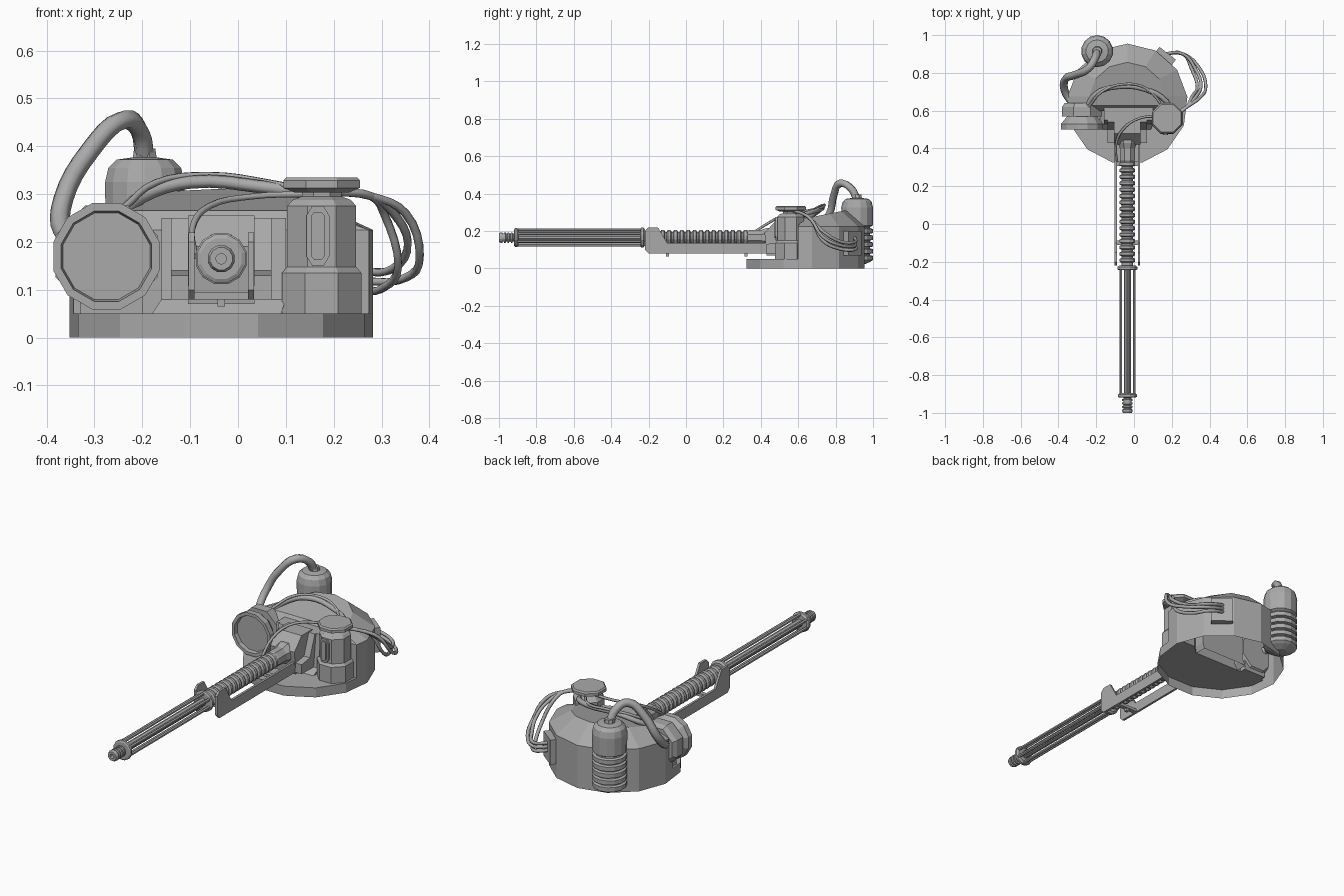
import bpy, bmesh, math
from mathutils import Vector

if "Cube" in bpy.data.objects:
    bpy.data.objects.remove(bpy.data.objects["Cube"])

grey = bpy.data.materials.new("metal grey")
grey.diffuse_color = (0.4, 0.4, 0.4, 1)
grey.use_nodes = True
grey.node_tree.nodes["Principled BSDF"].inputs["Base Color"].default_value = grey.diffuse_color


def make(name, verts, faces):
    me = bpy.data.meshes.new(name)
    me.from_pydata([tuple(v) for v in verts], [], faces)
    bm = bmesh.new()
    bm.from_mesh(me)
    bmesh.ops.recalc_face_normals(bm, faces=bm.faces)
    bm.to_mesh(me)
    bm.free()
    me.materials.append(grey)
    ob = bpy.data.objects.new(name, me)
    bpy.context.collection.objects.link(ob)
    return ob


def revolve(name, profile, loc, segs=12, along_y=False, turn=0.5):
    """Turn (radius, height) pairs about z, or about y."""
    verts, faces = [], []
    for r, h in profile:
        for k in range(segs):
            a = (k + turn) * math.tau / segs
            x, y = r * math.cos(a), r * math.sin(a)
            p = (x, h, y) if along_y else (x, y, h)
            verts.append(Vector(p) + Vector(loc))
    n = len(profile)
    for j in range(n - 1):
        for k in range(segs):
            l = (k + 1) % segs
            faces.append((j * segs + k, j * segs + l, (j + 1) * segs + l, (j + 1) * segs + k))
    faces += [tuple(range(segs)), tuple(range((n - 1) * segs, n * segs))]
    return make(name, verts, faces)


def prism(name, side, x0, x1):
    """Extrude a (y, z) side outline from x0 to x1."""
    n = len(side)
    verts = [(x, y, z) for x in (x0, x1) for y, z in side]
    faces = [tuple(range(n)), tuple(range(n, 2 * n))]
    faces += [(k, (k + 1) % n, n + (k + 1) % n, n + k) for k in range(n)]
    return make(name, verts, faces)


def box(name, x0, x1, y0, y1, z0, z1):
    return prism(name, [(y0, z0), (y1, z0), (y1, z1), (y0, z1)], x0, x1)


def hose(name, pts, r, bevel=1):
    cu = bpy.data.curves.new(name, 'CURVE')
    cu.dimensions = '3D'
    cu.bevel_depth, cu.bevel_resolution, cu.resolution_u = r, bevel, 4
    cu.use_fill_caps = True
    sp = cu.splines.new('BEZIER')
    sp.bezier_points.add(len(pts) - 1)
    for b, p in zip(sp.bezier_points, pts):
        b.co = p
        b.handle_left_type = b.handle_right_type = 'AUTO'
    cu.materials.append(grey)
    ob = bpy.data.objects.new(name, cu)
    bpy.context.collection.objects.link(ob)
    return ob


CX, CY, R, N = -0.035, 0.635, 0.32, 13   # base centre, radius, sides
GX, GZ = -0.035, 0.165                   # gun axis


def rim(k):
    a = math.pi / 2 + k * math.tau / N
    return Vector((CX + R * math.cos(a), CY + R * math.sin(a), 0))


def mid(k):
    return (rim(math.floor(k)) + rim(math.ceil(k))) / 2


# base: rim wall, open underneath, with a deck at the front
up = Vector((0, 0, 0.05))
ring = [rim(k) for k in range(N)]
make("base_rim", ring + [p + up for p in ring],
     [(k, (k + 1) % N, N + (k + 1) % N, N + k) for k in range(N)])
deck = [mid(3.5)] + [rim(k) for k in range(4, 10)] + [mid(-3.5)]
make("base_deck", [p + up for p in deck], [tuple(range(len(deck)))])

# rear body: hollow shell with a bevelled, forward-sloping roof
out = [mid(-3.5)] + [rim(k) for k in range(-3, 4)] + [mid(3.5)]
n = len(out)
hub = Vector((CX, 0.68, 0))
roof = [p.lerp(hub, 0.36) for p in out]
for p in roof:
    p.z = 0.25 + (p.y - 0.55) * 0.2
verts = [p + up for p in out] + [p + Vector((0, 0, 0.225)) for p in out] + roof
faces = [tuple(range(2 * n, 3 * n))]
for j in range(2):
    faces += [(j * n + k, j * n + (k + 1) % n, (j + 1) * n + (k + 1) % n, (j + 1) * n + k)
              for k in range(n)]
make("rear_body", verts, faces)

# front block with flared foot, behind the gun
fb = [(-0.18, 0.09, 0.5, 0.05), (-0.16, 0.1, 0.53, 0.08), (-0.16, 0.1, 0.55, 0.25)]
verts = [v for a, b, y, z in fb for v in ((a, y, z), (b, y, z), (b, 0.66, z), (a, 0.66, z))]
faces = [(8, 9, 10, 11)] + [(j * 4 + k, j * 4 + (k + 1) % 4, j * 4 + 4 + (k + 1) % 4, j * 4 + 4 + k)
                            for j in range(2) for k in range(4)]
make("front_block", verts, faces)

# gun mount
prism("gun_housing", [(0.43, 0.07), (0.42, 0.19), (0.48, 0.255), (0.57, 0.255), (0.57, 0.07)],
      GX - 0.07, GX + 0.07)
for s in (-1, 1):
    xs = sorted((GX + s * 0.07, GX + s * 0.105))
    prism("mount_cheek", [(0.43, 0.08), (0.43, 0.13), (0.5, 0.14), (0.54, 0.25), (0.57, 0.25), (0.57, 0.08)], *xs)
    # cradle side plates
    xs = sorted((GX + s * 0.056, GX + s * 0.068))
    prism("cradle_side", [(-0.22, 0.1), (-0.2, 0.08), (0.44, 0.08), (0.44, 0.135), (-0.1, 0.135),
                          (-0.15, 0.22), (-0.2, 0.22), (-0.22, 0.2)], *xs)
for y in (-0.1, 0.32):
    box("cradle_crossbar", GX - 0.068, GX + 0.068, y - 0.012, y + 0.012, 0.08, 0.095)
    box("cradle_peg", GX - 0.008, GX + 0.008, y - 0.008, y + 0.008, 0.065, 0.08)

# gun: ribbed jacket, sleeve, barrel and rods
axis = (GX, 0, GZ)
prof = [(0.03, -0.23)]
for i in range(16):
    y = -0.205 + i * 0.034
    prof += [(0.032, y), (0.043, y + 0.006), (0.043, y + 0.02), (0.032, y + 0.026)]
revolve("ribbed_jacket", prof + [(0.032, 0.345)], axis, 12, True)
revolve("gun_sleeve", [(0.038, 0.325), (0.043, 0.34), (0.043, 0.4), (0.055, 0.43), (0.055, 0.45)], axis, 8, True)
revolve("barrel", [(0.02, -0.92), (0.02, -0.2)], axis, 10, True)
for y, r in ((-0.915, 0.052), (-0.24, 0.055)):
    revolve("rod_collar", [(r - 0.008, y - 0.004), (r, y), (r, y + 0.012), (r - 0.01, y + 0.02)], axis, 12, True)
for k in range(6):
    a = math.pi / 2 + k * math.tau / 6
    revolve("barrel_rod", [(0.008, -0.91), (0.008, -0.23)],
            (GX + 0.041 * math.cos(a), 0, GZ + 0.041 * math.sin(a)), 6, True)
prof = [(0.011, -0.96), (0.011, -1.0), (0.024, -1.0)]
for i in range(4):
    y = -0.99 + i * 0.018
    prof += [(0.029, y), (0.029, y + 0.008), (0.022, y + 0.01), (0.022, y + 0.016)]
revolve("muzzle", prof + [(0.03, -0.91)], axis, 12, True)

# searchlight with box housing and post
revolve("searchlight", [(0.094, 0.52), (0.098, 0.5), (0.115, 0.5), (0.115, 0.53), (0.08, 0.572), (0.08, 0.6)],
        (-0.275, 0, 0.17), 12, True)
s = revolve("searchlight_housing", [(0.115, 0.57), (0.115, 0.62), (0.1, 0.64)], (-0.275, 0, 0.17), 8, True)
box("searchlight_post", -0.33, -0.2, 0.55, 0.63, 0.05, 0.12)

# sensor column with cap and slot
col = (0.175, 0.56, 0)
revolve("sensor_column", [(0.09, 0.05), (0.09, 0.135), (0.078, 0.148), (0.078, 0.275), (0.066, 0.288),
                          (0.045, 0.295), (0.045, 0.315)], col, 8)
revolve("column_cap", [(0.06, 0.303), (0.087, 0.313), (0.087, 0.328), (0.08, 0.335)], col, 8)
for name, w, y, g in (("slot_frame", 0.024, 0.478, 0), ("slot_plate", 0.014, 0.472, 0.012)):
    cx = 0.167
    o = [(cx - w, 0.17), (cx - w / 2, 0.15 + g), (cx + w / 2, 0.15 + g), (cx + w, 0.17),
         (cx + w, 0.255), (cx + w / 2, 0.275 - g), (cx - w / 2, 0.275 - g), (cx - w, 0.255)]
    make(name, [(x, yy, z) for yy in (y, 0.5) for x, z in o],
         [tuple(range(8))] + [(k, (k + 1) % 8, 8 + (k + 1) % 8, 8 + k) for k in range(8)])

# rear canister with ribs and domed top
prof = [(0.035, 0.02), (0.07, 0.035)]
for i in range(5):
    z = 0.045 + i * 0.036
    prof += [(0.084, z), (0.084, z + 0.022), (0.07, z + 0.026), (0.07, z + 0.033)]
prof += [(0.084, 0.23), (0.085, 0.325), (0.078, 0.355), (0.06, 0.372), (0.025, 0.377)]
revolve("canister", prof, (-0.195, 0.915, 0), 14)
revolve("canister_nozzle", [(0.028, 0.37), (0.024, 0.395)], (-0.195, 0.915, 0), 8)
hose("canister_hose", [(-0.195, 0.915, 0.37), (-0.205, 0.88, 0.43), (-0.24, 0.825, 0.455), (-0.31, 0.79, 0.39),
                       (-0.365, 0.765, 0.29), (-0.365, 0.7, 0.22), (-0.32, 0.63, 0.2)], 0.021)

# cable box on the rear wall
b = box("cable_box", -0.055, 0.055, -0.03, 0.03, 0.07, 0.2)
b.location = (CX + 0.195, CY + 0.245, 0)
b.rotation_euler.z = math.atan2(0.245, 0.195) - math.pi / 2

# cables
hose("roof_cable_thick", [(-0.25, 0.62, 0.25), (-0.2, 0.69, 0.295), (-0.1, 0.725, 0.325), (0.05, 0.715, 0.315),
                          (0.17, 0.65, 0.295), (0.2, 0.58, 0.27)], 0.014)
hose("roof_cable_thin", [(-0.24, 0.62, 0.27), (-0.17, 0.7, 0.325), (-0.06, 0.74, 0.34), (0.06, 0.72, 0.325),
                         (0.17, 0.6, 0.3)], 0.007)
hose("gun_cable", [(0.15, 0.57, 0.3), (0.03, 0.56, 0.295), (-0.06, 0.5, 0.275), (-0.095, 0.42, 0.23),
                   (-0.09, 0.33, 0.17)], 0.007)
for i, (x, z, e) in enumerate(((0.38, 0.17, 0.0), (0.355, 0.2, 0.02), (0.335, 0.15, -0.02))):
    hose("side_cable", [(0.2, 0.57, 0.305), (0.28, 0.62, 0.295), (x - 0.03, 0.67, 0.26), (x, 0.73, z),
                        (x - 0.03, 0.82, 0.125 + e), (0.26, 0.9, 0.12 + e), (0.15, 0.9, 0.15 + e)], 0.009)
